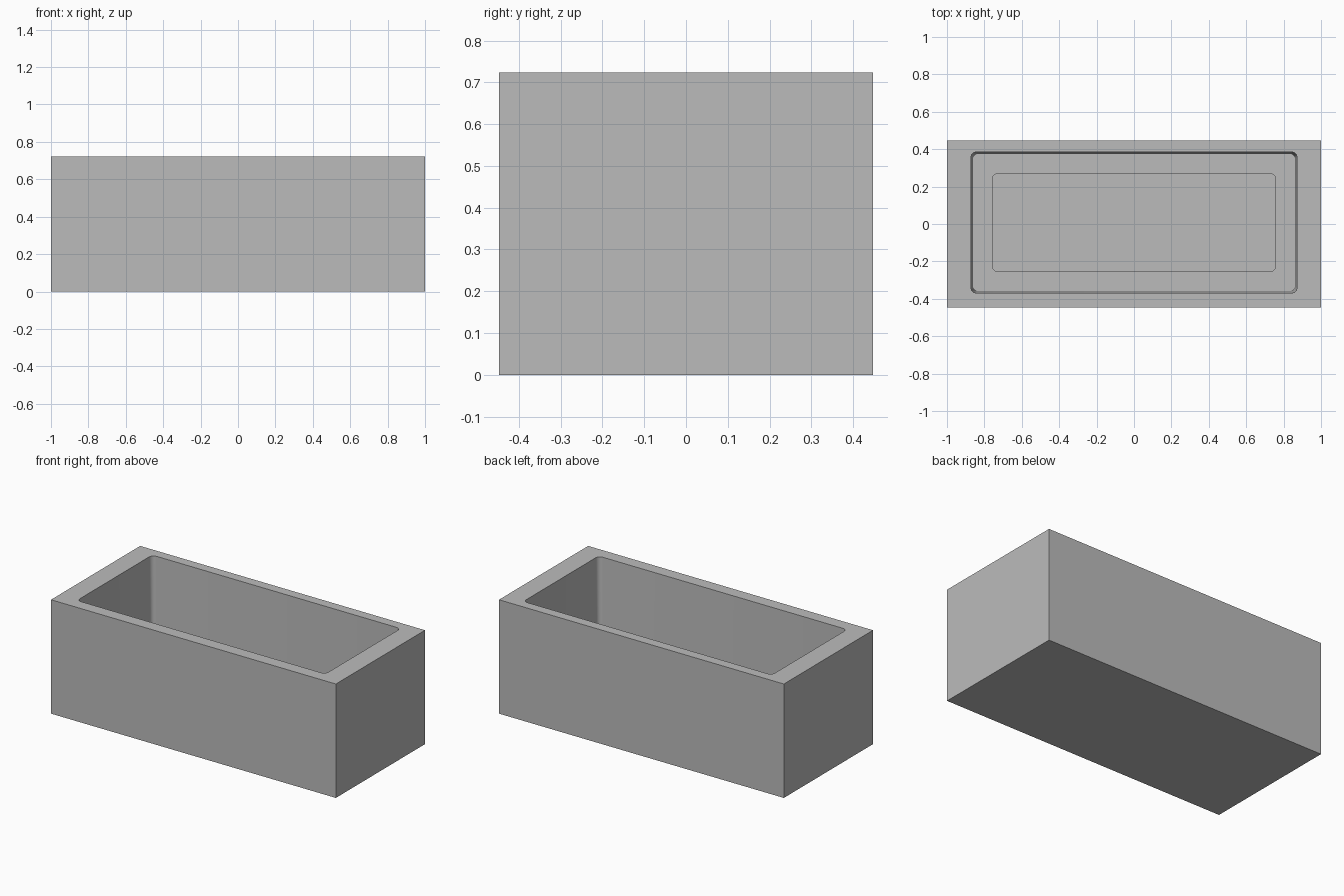
import bpy
import bmesh
from math import cos, sin, pi

default = bpy.data.objects.get("Cube")
if default:
    bpy.data.objects.remove(default, do_unlink=True)

# Single stone grey
grey = bpy.data.materials.new("stone_grey")
grey.use_nodes = True
colour = (0.5, 0.5, 0.5, 1)
grey.diffuse_color = colour
grey.node_tree.nodes["Principled BSDF"].inputs["Base Color"].default_value = colour

HALF_X, HALF_Y, HEIGHT = 1.0, 0.447, 0.723
CENTRE_Y = 0.008
STEPS = 6

bm = bmesh.new()


def rounded_loop(half_x, half_y, radius, z):
    """Ring of vertices around a rounded rectangle, counter-clockwise."""
    ring = []
    for corner, (sx, sy) in enumerate([(1, 1), (-1, 1), (-1, -1), (1, -1)]):
        for i in range(STEPS + 1):
            a = (corner + i / STEPS) * pi / 2
            ring.append(bm.verts.new((sx * (half_x - radius) + radius * cos(a),
                                      CENTRE_Y + sy * (half_y - radius) + radius * sin(a), z)))
    return ring


def bridge(outer, inner):
    n = len(outer)
    for i in range(n):
        j = (i + 1) % n
        bm.faces.new((outer[i], outer[j], inner[j], inner[i]))


# Outer box: base and four walls
corners = [(1, 1), (-1, 1), (-1, -1), (1, -1)]
low, high = [[bm.verts.new((x * HALF_X, y * HALF_Y, z)) for x, y in corners]
             for z in (0, HEIGHT)]
bm.faces.new(low[::-1])
bridge(low, high)

# Basin: tapered walls, flat ledge, shallow floor recess
loops = [rounded_loop(*p) for p in [(0.872, 0.377, 0.03, HEIGHT),
                                    (0.861, 0.367, 0.025, 0.1),
                                    (0.755, 0.26, 0.022, 0.1),
                                    (0.755, 0.26, 0.022, 0.08)]]
for upper, lower in zip(loops, loops[1:]):
    bridge(upper, lower)
bm.faces.new(loops[-1])

# Flat rim: a fan at each corner and a strip along each side
rim = loops[0]
for c in range(4):
    start = c * (STEPS + 1)
    for i in range(start, start + STEPS):
        bm.faces.new((high[c], rim[i + 1], rim[i]))
    d = (c + 1) % 4
    bm.faces.new((high[c], high[d], rim[d * (STEPS + 1)], rim[start + STEPS]))

bmesh.ops.recalc_face_normals(bm, faces=bm.faces)
mesh = bpy.data.meshes.new("trough")
bm.to_mesh(mesh)
bm.free()
mesh.materials.append(grey)
trough = bpy.data.objects.new("trough", mesh)
bpy.context.collection.objects.link(trough)

bpy.context.view_layer.objects.active = trough
trough.select_set(True)
bpy.ops.object.shade_smooth_by_angle(angle=pi / 6)
